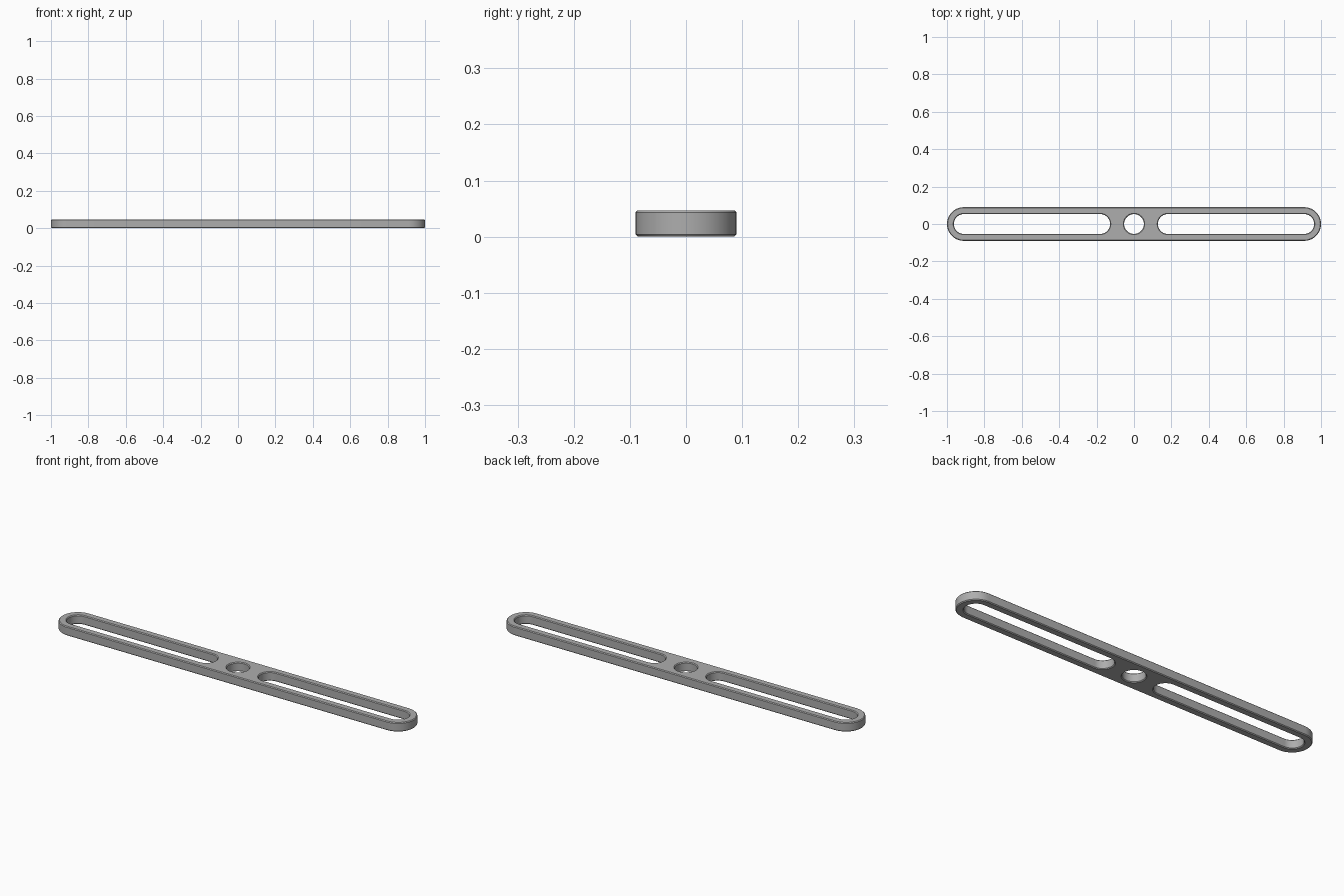
import bpy
import bmesh
from math import pi, cos, sin

HEIGHT = 0.047
CHAMFER = 0.004
STEPS = 24

cube = bpy.data.objects.get("Cube")
if cube:
    bpy.data.objects.remove(cube)

grey = bpy.data.materials.new("plain grey")
grey.use_nodes = True
color = (0.42, 0.42, 0.42, 1)
grey.diffuse_color = color
grey.node_tree.nodes["Principled BSDF"].inputs["Base Color"].default_value = color


def rounded_loop(bm, x0, x1, radius, z):
    """Ring of vertices round a slot whose end centres are x0 and x1."""
    verts = []
    for centre, start in ((x1, -pi / 2), (x0, pi / 2)):
        # a full circle skips the duplicated joint points
        count = STEPS if x0 == x1 else STEPS + 1
        for i in range(count):
            a = start + pi * i / STEPS
            verts.append(bm.verts.new((centre + radius * cos(a), radius * sin(a), z)))
    return verts


def ring_edges(bm, ring):
    return [bm.edges.new((v, ring[(i + 1) % len(ring)])) for i, v in enumerate(ring)]


def wall(bm, x0, x1, radius, grow):
    """Chamfered vertical wall; returns the bottom and top boundary edges."""
    levels = ((0, grow), (CHAMFER, 0), (HEIGHT - CHAMFER, 0), (HEIGHT, grow))
    rings = [rounded_loop(bm, x0, x1, radius + g, z) for z, g in levels]
    edges = [ring_edges(bm, r) for r in (rings[0], rings[-1])]
    for low, high in zip(rings, rings[1:]):
        for i in range(len(low)):
            j = (i + 1) % len(low)
            bm.faces.new((low[i], low[j], high[j], high[i]))
    return edges


bm = bmesh.new()
# outer rim, the two long slots and the centre hole
walls = [
    wall(bm, -0.91, 0.91, 0.09, -CHAMFER),
    wall(bm, -0.91, -0.181, 0.053, CHAMFER),
    wall(bm, 0.181, 0.91, 0.053, CHAMFER),
    wall(bm, 0, 0, 0.053, CHAMFER),
]
# flat bottom and top faces around the openings
for side, normal in ((0, (0, 0, -1)), (1, (0, 0, 1))):
    edges = [e for w in walls for e in w[side]]
    bmesh.ops.triangle_fill(bm, edges=edges, use_beauty=True, normal=normal)
bmesh.ops.recalc_face_normals(bm, faces=bm.faces)

mesh = bpy.data.meshes.new("slotted_bar")
bm.to_mesh(mesh)
bm.free()
mesh.materials.append(grey)
bar = bpy.data.objects.new("slotted_bar", mesh)
bpy.context.collection.objects.link(bar)

bpy.ops.object.select_all(action="DESELECT")
bar.select_set(True)
bpy.context.view_layer.objects.active = bar
bpy.ops.object.shade_smooth_by_angle(angle=pi / 6)
